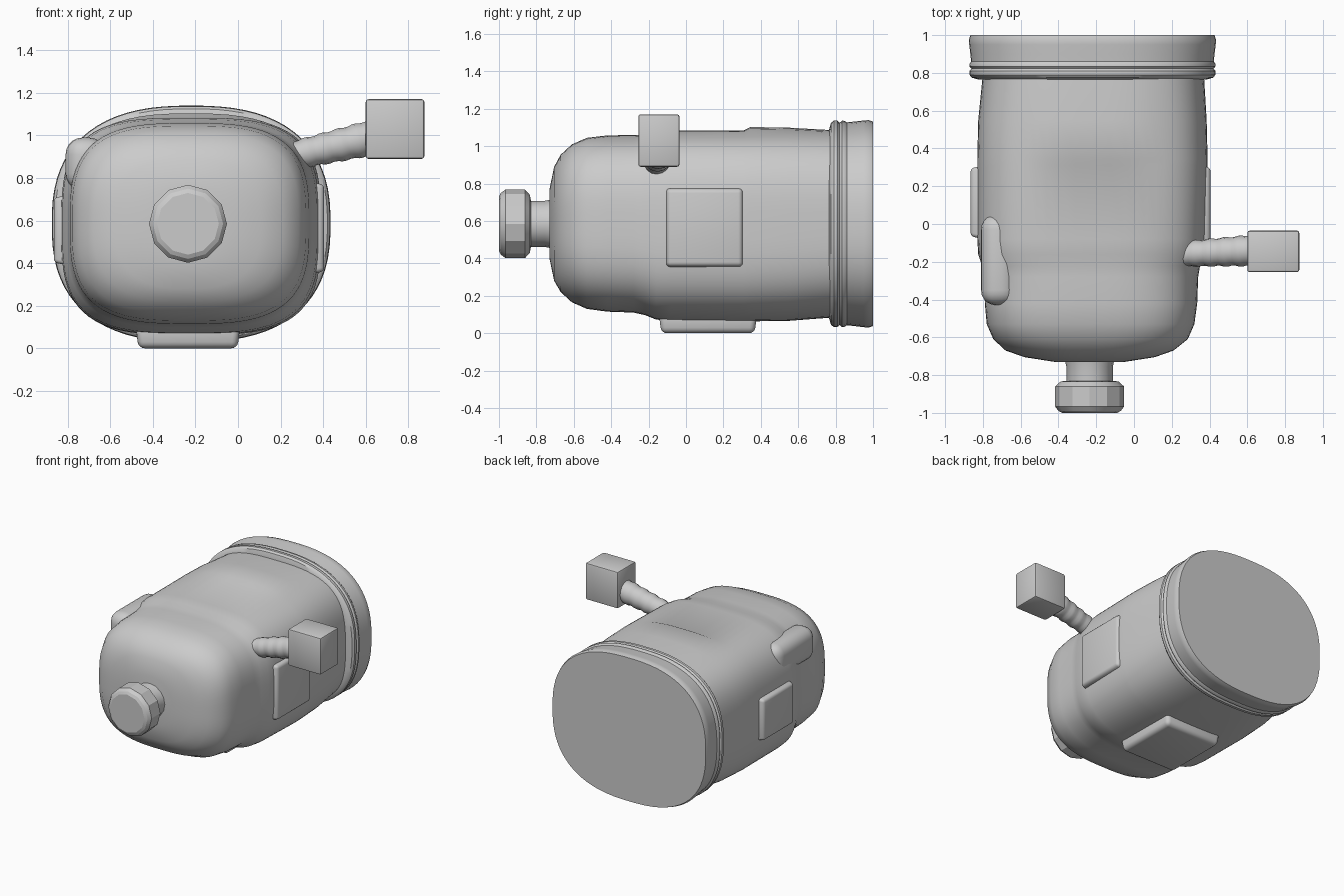
import bpy, bmesh, math
from mathutils import Vector

if "Cube" in bpy.data.objects:
    bpy.data.objects.remove(bpy.data.objects["Cube"])


def finish(name, bm, angle=35):
    bmesh.ops.recalc_face_normals(bm, faces=bm.faces)
    me = bpy.data.meshes.new(name)
    bm.to_mesh(me)
    bm.free()
    ob = bpy.data.objects.new(name, me)
    bpy.context.collection.objects.link(ob)
    bpy.ops.object.select_all(action='DESELECT')
    ob.select_set(True)
    bpy.context.view_layer.objects.active = ob
    bpy.ops.object.shade_smooth_by_angle(angle=math.radians(angle))
    return ob


def skin(name, rings, angle=35):
    """Bridge rings of points and cap both ends."""
    bm = bmesh.new()
    loops = [[bm.verts.new(p) for p in r] for r in rings]
    n = len(loops[0])
    for a, b in zip(loops, loops[1:]):
        for i in range(n):
            j = (i + 1) % n
            bm.faces.new((a[i], a[j], b[j], b[i]))
    bm.faces.new(loops[0])
    bm.faces.new(loops[-1])
    return finish(name, bm, angle)


def oval(y, x0, x1, z0, z1, power, bump=0.0, n=72):
    """Superellipse ring in the xz plane; bump lifts the middle of the top."""
    pts = []
    for i in range(n):
        t = 2 * math.pi * (i + 0.5) / n
        c, s = math.cos(t), math.sin(t)
        u = math.copysign(abs(c) ** (2 / power), c)
        v = math.copysign(abs(s) ** (2 / power), s)
        lift = bump * max(0, 1 - (u / 0.6) ** 2) if s > 0 else 0
        pts.append(((x0 + x1) / 2 + u * (x1 - x0) / 2, y,
                    (z0 + z1) / 2 + v * (z1 - z0) / 2 + lift))
    return pts


def tube(name, start, end, profile, n, angle=35):
    """Turned part: profile holds (fraction along axis, radius)."""
    a, b = Vector(start), Vector(end)
    rot = (b - a).to_track_quat('Z', 'Y')
    rings = []
    for f, r in profile:
        rings.append([a.lerp(b, f) + rot @ Vector((r * math.cos(2 * math.pi * i / n),
                      r * math.sin(2 * math.pi * i / n), 0)) for i in range(n)])
    return skin(name, rings, angle)


def block(name, lo, hi, bevel, segments=3, axis=None, side=1, taper=1.0):
    """Bevelled box; the face on the given side of an axis can be tapered."""
    lo, hi = Vector(lo), Vector(hi)
    mid, size = (lo + hi) / 2, hi - lo
    bm = bmesh.new()
    bmesh.ops.create_cube(bm, size=1)
    for v in bm.verts:
        k = taper if axis is not None and v.co[axis] * side > 0 else 1.0
        v.co = Vector([mid[i] + v.co[i] * size[i] * (1 if i == axis else k) for i in range(3)])
    bmesh.ops.bevel(bm, geom=bm.edges[:], offset=bevel, segments=segments,
                    profile=0.5, affect='EDGES')
    return finish(name, bm)


# Main body: rounded nose, slight shoulder, long barrel with a shallow top crease
skin("body", [oval(*s) for s in (
    (-0.73, -0.42, -0.05, 0.40, 0.77, 2.3),
    (-0.705, -0.58, 0.11, 0.28, 0.89, 2.6),
    (-0.67, -0.68, 0.21, 0.22, 0.955, 2.8),
    (-0.61, -0.745, 0.285, 0.165, 1.01, 3.0),
    (-0.53, -0.78, 0.32, 0.13, 1.045, 3.1),
    (-0.42, -0.79, 0.335, 0.115, 1.058, 3.1),
    (-0.28, -0.795, 0.34, 0.11, 1.06, 3.1),
    (-0.22, -0.805, 0.35, 0.097, 1.063, 3.2),
    (-0.16, -0.825, 0.37, 0.073, 1.075, 3.3),
    (-0.08, -0.83, 0.38, 0.066, 1.083, 3.3),
    (0.31, -0.83, 0.39, 0.062, 1.085, 3.3),
    (0.345, -0.83, 0.39, 0.063, 1.086, 3.3, 0.018),
    (0.55, -0.825, 0.385, 0.066, 1.088, 3.2, 0.012),
    (0.80, -0.80, 0.37, 0.085, 1.085, 3.0))])

# Rear rim: two ridges then a flat band, with a flat back
rim_profile = ((0.765, 0.05), (0.775, 0.015), (0.79, 0.003), (0.81, 0.003), (0.822, 0.014),
               (0.834, 0.003), (0.848, 0.004), (0.86, 0.012), (0.90, 0.008),
               (0.95, 0.002), (0.975, 0.0), (1.0, 0.008))
skin("rear_rim", [oval(y, -0.875 + d, 0.435 - d, 0.03 + d, 1.14 - d, 2.5)
                  for y, d in rim_profile])

# Front knob and its neck
tube("knob_neck", (-0.235, -0.65, 0.585), (-0.235, -0.86, 0.585),
     ((0, 0.14), (0.35, 0.13), (0.5, 0.123), (1, 0.123)), 16)
tube("knob", (-0.235, -0.83, 0.585), (-0.235, -1.0, 0.585),
     ((0, 0.13), (0.03, 0.155), (0.18, 0.183), (0.8, 0.183), (0.94, 0.165), (1, 0.145)), 12, 25)

# Ribbed side arm and the cube at its tip
ribs = [(i / 20, 0.064 + 0.018 * i / 20 + (0.003 if i % 4 < 2 else -0.002)) for i in range(21)]
tube("arm", (0.24, -0.16, 0.90), (0.63, -0.14, 0.99), ribs, 16, 50)
block("arm_cube", (0.60, -0.255, 0.89), (0.875, -0.035, 1.17), 0.012, 2)

# Bottom foot plate
block("foot", (-0.48, -0.145, 0.0), (0.01, 0.38, 0.10), 0.03, 4, 2, -1, 0.95)

# Side pads
block("right_pad", (0.34, -0.11, 0.35), (0.405, 0.31, 0.78), 0.02, 3, 0, 1, 0.95)
block("left_pad", (-0.865, -0.08, 0.39), (-0.80, 0.31, 0.72), 0.018, 3, 0, -1, 0.92)

# Shoulder tab on the upper left, running back into the barrel
block("shoulder_tab", (-0.81, -0.43, 0.74), (-0.62, 0.05, 0.99), 0.08, 5)
